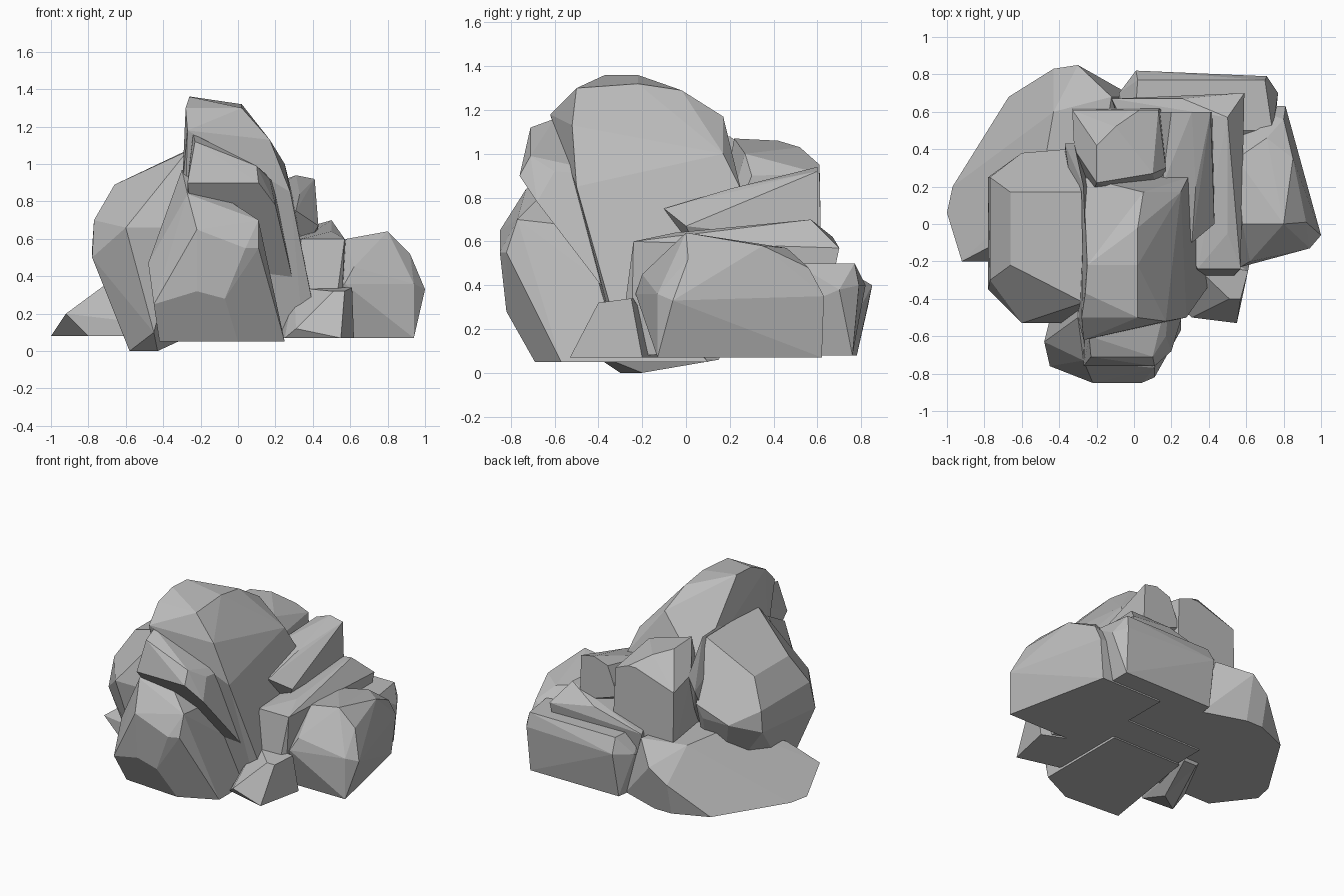
import bpy
import bmesh
from math import radians

cube = bpy.data.objects.get("Cube")
if cube:
    bpy.data.objects.remove(cube, do_unlink=True)

# One flat stone colour
stone = bpy.data.materials.new("grey_stone")
stone.use_nodes = True
stone.diffuse_color = (.5, .5, .5, 1)
shader = stone.node_tree.nodes["Principled BSDF"]
shader.inputs["Base Color"].default_value = stone.diffuse_color
shader.inputs["Roughness"].default_value = .9


def edge(start, end, y, z, sweep=0, rise=0):
    """Crest of a rock running along x; sweep and rise are its change in y and z."""
    return [(start, y, z), (end, y + sweep, z + rise)]


def rock(name, *edges):
    """Faceted boulder wrapped tightly around its crests, nearly flat facets merged."""
    bm = bmesh.new()
    for crest in edges:
        for corner in crest:
            bm.verts.new(corner)
    hull = bmesh.ops.convex_hull(bm, input=bm.verts)
    buried = [item for item in hull["geom_interior"] if isinstance(item, bmesh.types.BMVert)]
    bmesh.ops.delete(bm, geom=buried, context="VERTS")
    bmesh.ops.dissolve_limit(bm, angle_limit=radians(5), verts=bm.verts, edges=bm.edges)
    bmesh.ops.recalc_face_normals(bm, faces=bm.faces)
    mesh = bpy.data.meshes.new(name)
    bm.to_mesh(mesh)
    bm.free()
    mesh.materials.append(stone)
    bpy.context.collection.objects.link(bpy.data.objects.new(name, mesh))


# Low boulder at the front
rock("front_boulder",
     edge(start=-.42, end=0, y=-.66, z=.05, sweep=-.03),
     edge(start=-.3, end=.25, y=-.5, z=.05, sweep=-.07),
     edge(start=-.3, end=.25, y=.1, z=.05),
     edge(start=-.45, end=-.4, y=-.76, z=.25),
     edge(start=-.22, end=-.07, y=-.82, z=.32, rise=-.04),
     edge(start=-.48, end=.18, y=-.63, z=.47, rise=-.1),
     edge(start=-.22, end=.04, y=-.85, z=.65, rise=-.1),
     edge(start=-.27, end=.11, y=-.73, z=.84, sweep=-.04, rise=-.14),
     edge(start=.04, end=.11, y=-.85, z=.55, sweep=.03),
     edge(start=-.3, end=.1, y=-.5, z=.97, rise=-.3))

# Overhanging boulder above it
rock("upper_front_boulder",
     edge(start=-.2, end=.3, y=-.35, z=.35),
     edge(start=-.27, end=.2, y=-.68, z=.84, rise=-.06),
     edge(start=-.27, end=.11, y=-.76, z=.9),
     edge(start=-.23, end=.1, y=-.71, z=1.12, rise=-.13),
     edge(start=-.24, end=.17, y=-.6, z=1.16, rise=-.24),
     edge(start=-.25, end=.2, y=-.3, z=1.1, rise=-.2))

# Tall slab forming the summit, rooted in the base
rock("summit_slab",
     edge(start=-.3, end=.35, y=-.3, z=.07),
     edge(start=-.3, end=.35, y=.3, z=.07),
     edge(start=-.3, end=.4, y=-.33, z=.25),
     edge(start=-.2, end=.4, y=.2, z=.25),
     edge(start=-.3, end=.28, y=-.5, z=.85),
     edge(start=-.27, end=.29, y=.25, z=.84),
     edge(start=-.27, end=.17, y=-.62, z=1.18, sweep=.1, rise=-.05),
     edge(start=-.28, end=.02, y=-.5, z=1.3),
     edge(start=-.26, end=.02, y=-.37, z=1.36, sweep=.15, rise=-.04),
     edge(start=-.25, end=.02, y=-.22, z=1.36, sweep=.2, rise=-.07),
     edge(start=.05, end=.25, y=.17, z=1.17, rise=-.17))

# Large slab on the model's right
rock("right_slab",
     edge(start=-.58, end=-.43, y=-.3, z=0, sweep=.1),
     edge(start=-.4, end=-.3, y=.15, z=.06),
     edge(start=-.78, end=-.45, y=-.35, z=.5, sweep=-.1, rise=-.4),
     edge(start=-.78, end=-.3, y=.25, z=.55),
     edge(start=-.77, end=-.36, y=.25, z=.7, sweep=.15),
     edge(start=-.6, end=-.3, y=-.53, z=.66),
     edge(start=-.6, end=-.4, y=.38, z=.6),
     edge(start=-.77, end=-.7, y=-.3, z=.7, sweep=-.08),
     edge(start=-.66, end=-.27, y=-.22, z=.89, sweep=-.2, rise=.18),
     edge(start=-.66, end=-.28, y=.17, z=.89, rise=.18))

# Thin splinter between that slab and the summit
rock("right_splinter",
     edge(start=-.36, end=-.2, y=.2, z=.4),
     edge(start=-.37, end=-.32, y=.43, z=.8, rise=.1),
     edge(start=-.27, end=-.25, y=.2, z=1.08, sweep=-.6))

# Broad wedge at the back right of the base
rock("back_right_wedge",
     edge(start=-.8, end=.1, y=-.2, z=.08),
     edge(start=-1, end=.1, y=.06, z=.08),
     edge(start=-.97, end=.1, y=.2, z=.08),
     edge(start=-.67, end=0, y=.68, z=.08),
     edge(start=-.43, end=-.3, y=.78, z=.08),
     edge(start=-.92, end=-.73, y=-.2, z=.2, sweep=.1, rise=.14),
     edge(start=-.43, end=-.3, y=.83, z=.3, sweep=.02, rise=.1),
     edge(start=-.43, end=-.12, y=.6, z=.5, sweep=.08),
     edge(start=-.5, end=-.2, y=.2, z=.5))

# Upright boulder behind the summit
rock("back_boulder",
     edge(start=-.25, end=.15, y=.1, z=.4),
     edge(start=-.33, end=.15, y=.62, z=.4),
     edge(start=-.32, end=.17, y=.4, z=.9, sweep=-.1),
     edge(start=-.33, end=.13, y=.61, z=.85, rise=.06),
     edge(start=-.2, end=.1, y=.22, z=1.07, sweep=.05, rise=-.07),
     edge(start=-.2, end=-.1, y=.42, z=1.06, sweep=.1, rise=-.03),
     edge(start=-.03, end=.03, y=.61, z=.95))

# Leaning ridge at the back left
rock("back_left_ridge",
     edge(start=.12, end=.42, y=.6, z=.7, rise=-.1),
     edge(start=.2, end=.4, y=.6, z=.9),
     edge(start=.31, end=.41, y=.6, z=.94, rise=-.02),
     edge(start=.15, end=.33, y=.2, z=.84),
     edge(start=.31, end=.43, y=-.1, z=.75, sweep=.1, rise=-.08),
     edge(start=.2, end=.3, y=.1, z=.45))

# Long sloping slab below the ridge
rock("left_slab",
     edge(start=.2, end=.55, y=-.25, z=.08),
     edge(start=0, end=.55, y=.6, z=.1),
     edge(start=.34, end=.53, y=-.28, z=.3),
     edge(start=.34, end=.57, y=-.24, z=.6),
     edge(start=.35, end=.5, y=-.05, z=.6, rise=.04),
     edge(start=-.12, end=.26, y=.67, z=.52, rise=.1),
     edge(start=.5, end=.59, y=.57, z=.7, sweep=.13, rise=-.13))

# Wide boulder on the model's left
rock("left_boulder",
     edge(start=.3, end=.94, y=-.13, z=.07),
     edge(start=.3, end=.78, y=.62, z=.07),
     edge(start=.57, end=.94, y=-.23, z=.36, sweep=.1),
     edge(start=.62, end=1, y=-.2, z=.45, sweep=.14, rise=-.12),
     edge(start=.58, end=.8, y=0, z=.6, rise=.04),
     edge(start=.8, end=.92, y=.01, z=.63, rise=-.11),
     edge(start=.55, end=.85, y=.35, z=.58),
     edge(start=.71, end=.8, y=.46, z=.57, sweep=.1, rise=-.09),
     edge(start=.6, end=.81, y=.63, z=.35))

# Low block along the back
rock("back_block",
     edge(start=-.1, end=.7, y=0, z=.08),
     edge(start=0, end=.7, y=.76, z=.08),
     edge(start=-.08, end=.77, y=.7, z=.38),
     edge(start=.01, end=.71, y=.82, z=.4, sweep=-.03),
     edge(start=.02, end=.7, y=.77, z=.5),
     edge(start=0, end=.74, y=.5, z=.5))

# Small stone at the foot of the slope
rock("foot_stone",
     edge(start=.25, end=.55, y=-.45, z=.07, sweep=-.08),
     edge(start=.15, end=.62, y=0, z=.07, sweep=-.2),
     edge(start=.31, end=.35, y=-.5, z=.12),
     edge(start=.51, end=.57, y=-.4, z=.32),
     edge(start=.3, end=.61, y=-.2, z=.34, sweep=-.05))
